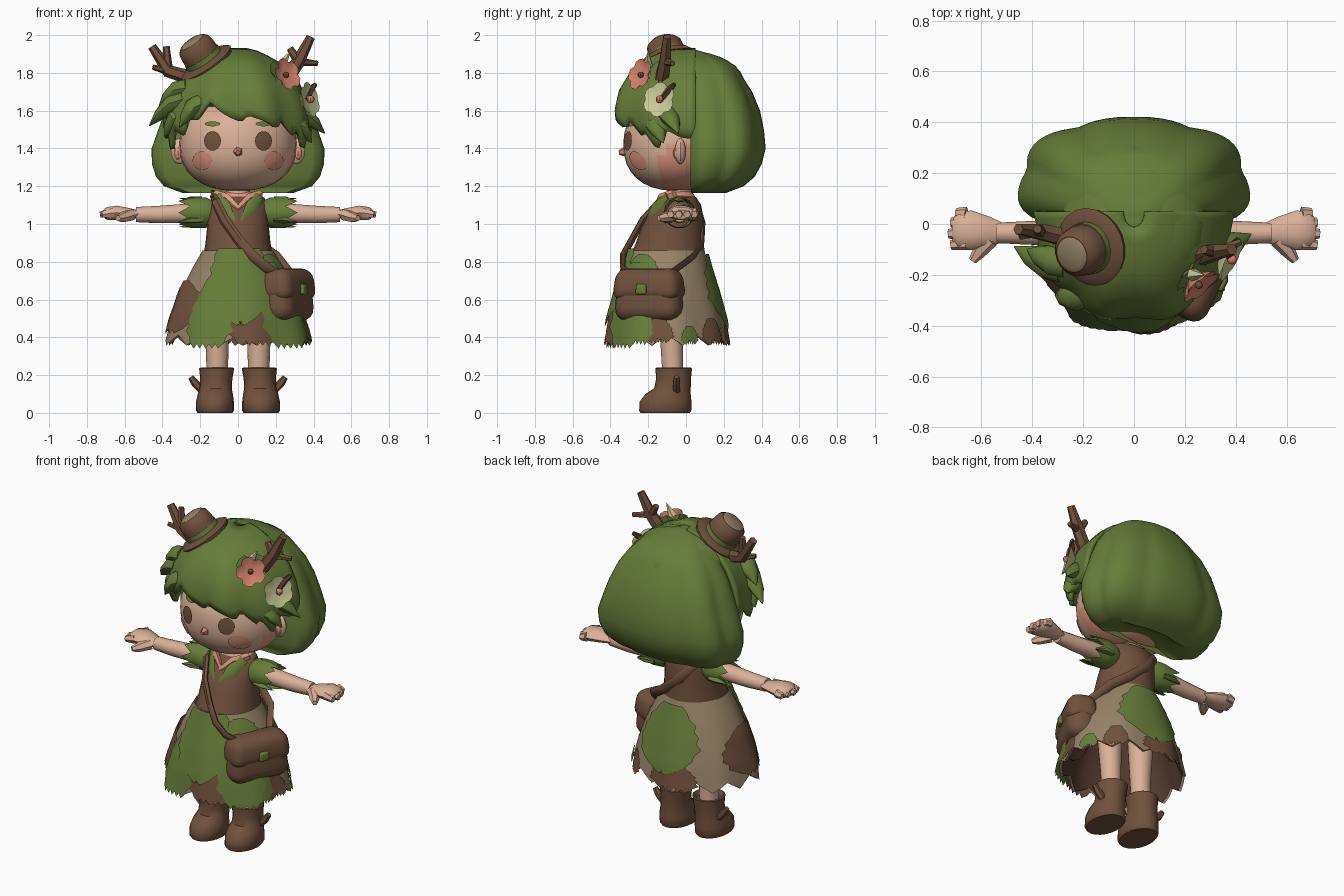
import bpy, bmesh, math
from mathutils import Vector
from math import sin, cos, pi, radians

if "Cube" in bpy.data.objects:
    bpy.data.objects.remove(bpy.data.objects["Cube"])


def mat(name, c):
    m = bpy.data.materials.new(name)
    m.diffuse_color = (*c, 1)
    m.use_nodes = True
    m.node_tree.nodes["Principled BSDF"].inputs["Base Color"].default_value = m.diffuse_color
    return m


SKIN = mat("skin", (.71, .44, .315))
GREEN = mat("leaf green", (.135, .205, .042))
BROWN = mat("leather brown", (.165, .082, .046))
DARK = mat("dark bark", (.085, .042, .027))
TAN = mat("tan cloth", (.31, .225, .135))
PINK = mat("flower pink", (.64, .22, .145))
BLUSH = mat("blush", (.76, .31, .21))
CREAM = mat("pale cream", (.60, .60, .31))


def obj(name, verts, faces, m, mats=(), outward=False):
    """outward turns open sheets away from the body axis."""
    me = bpy.data.meshes.new(name)
    me.from_pydata([tuple(v) for v in verts], [], faces)
    bm = bmesh.new()
    bm.from_mesh(me)
    bmesh.ops.recalc_face_normals(bm, faces=bm.faces)
    if outward:
        away = sum(f.normal.dot(f.calc_center_median() * Vector((1, 1, 0)) - Vector((0, -.05, 0))) * f.calc_area() for f in bm.faces)
        if away < 0:
            bmesh.ops.reverse_faces(bm, faces=bm.faces)
    bm.to_mesh(me)
    bm.free()
    for k in (m, *mats):
        me.materials.append(k)
    o = bpy.data.objects.new(name, me)
    bpy.context.collection.objects.link(o)
    return o


def loft(name, rings, m, closed=True, caps=True, mats=()):
    n = len(rings[0])
    faces = []
    for r in range(len(rings) - 1):
        for i in range(n if closed else n - 1):
            j = (i + 1) % n
            faces.append((r * n + i, r * n + j, (r + 1) * n + j, (r + 1) * n + i))
    if caps:
        faces += [tuple(range(n)), tuple(range((len(rings) - 1) * n, len(rings) * n))]
    return obj(name, [p for r in rings for p in r], faces, m, mats, not closed)


def oval(cx, cy, z, rx, ry, n=20):
    return [(cx + rx * cos(2 * pi * i / n), cy + ry * sin(2 * pi * i / n), z) for i in range(n)]


def tube(name, pts, radii, m, n=7, flat=1.0, ref=(0, 0, 1)):
    """Swept tube; flat squashes it along the ref direction."""
    pts = [Vector(p) for p in pts]
    rings = []
    for i, p in enumerate(pts):
        t = (pts[min(i + 1, len(pts) - 1)] - pts[max(i - 1, 0)]).normalized()
        s = t.cross(Vector(ref)).normalized()
        u = s.cross(t)
        rings.append([p + radii[i] * (s * cos(2 * pi * k / n) + u * flat * sin(2 * pi * k / n)) for k in range(n)])
    return loft(name, rings, m)


def spow(v, e):
    return math.copysign(abs(v) ** e, v)


def ball(name, c, r, m, seg=24, mats=(), e=1.0):
    rings = [oval(c[0], c[1], c[2] + r[2] * spow(cos(a), e), r[0] * sin(a) ** e, r[1] * sin(a) ** e, seg)
             for a in [.04 + (pi - .08) * k / 16 for k in range(17)]]
    return loft(name, rings, m, mats=mats)


def interp(tbl, x):
    for (a, u), (b, v) in zip(tbl, tbl[1:]):
        if (a - x) * (b - x) <= 0:
            return u + (v - u) * (x - a) / (b - a)
    return tbl[0][1] if abs(x - tbl[0][0]) < abs(x - tbl[-1][0]) else tbl[-1][1]


# Head, slightly squared, with blush behind the jaw
HC, HR, HE = (0, -.05, 1.42), (.31, .282, .245), .87
head = ball("head", HC, HR, SKIN, 32, (BLUSH,), HE)
for f in head.data.polygons:
    if f.center.y > -.13 and f.center.z < 1.40:
        f.material_index = 1


def face_spot(name, x, z, rx, rz, m, lift=.006):
    pts = [(x, z)] + [(x + rx * cos(2 * pi * i / 14) * k, z + rz * sin(2 * pi * i / 14) * k)
                      for k in (.5, 1) for i in range(14)]
    v = []
    for a, b in pts:
        rad = max(1 - abs((b - HC[2]) / HR[2]) ** (2 / HE), 0) ** HE
        v.append((a, HC[1] - HR[1] * math.sqrt(max(rad - (a / HR[0]) ** 2, 0)) - lift, b))
    f = [(0, 1 + i, 1 + (i + 1) % 14) for i in range(14)]
    f += [(1 + i, 15 + i, 15 + (i + 1) % 14, 1 + (i + 1) % 14) for i in range(14)]
    obj(name, v, f, m, outward=True)


for s, side in ((-1, "left"), (1, "right")):
    face_spot(side + "_eye", s * .135, 1.44, .045, .052, BROWN, .008)
    face_spot(side + "_cheek", s * .19, 1.335, .052, .05, BLUSH)
    face_spot(side + "_brow", s * .135, 1.53, .042, .013, GREEN, .008)
    ball(side + "_ear", (s * .31, -.03, 1.385), (.045, .03, .068), SKIN, 10)
    ball(side + "_ear_inner", (s * .318, -.045, 1.375), (.024, .023, .035), BLUSH, 8)
tube("nose", [(0, -.31, 1.385), (0, -.355, 1.378)], [.035, .012], PINK, 5)

# Back hair: lobed bob, rounded behind the ears
RX = [(1.92, .04), (1.90, .12), (1.84, .22), (1.75, .31), (1.65, .36), (1.5, .415), (1.37, .46), (1.26, .435), (1.2, .385), (1.165, .29)]
RY = [(1.92, .03), (1.90, .10), (1.84, .23), (1.65, .345), (1.5, .375), (1.39, .385), (1.27, .35), (1.2, .27), (1.165, .18)]
rings = []
for z in (1.92, 1.905, 1.88, 1.84, 1.78, 1.7, 1.6, 1.5, 1.4, 1.32, 1.25, 1.2, 1.18, 1.165):
    ring, ry = [], interp(RY, z)
    for i in range(49):
        a = radians(-30 + 5 * i)
        k = 1 + .075 * min(1, (1.92 - z) / .25) * (abs(cos(3.5 * (a - pi / 2))) - .62)
        ring.append((k * interp(RX, z) * spow(cos(a), .8), .03 + ry * .3 + k * ry * (.7 if 0 < a < pi else .6) * spow(sin(a), .9), z))
    rings.append(ring)
rings.append([(p[0] * .6, .03 + (p[1] - .03) * .6, 1.20) for p in rings[-1]])
loft("back_hair", rings, GREEN)
ball("scalp_hair", (0, .0, 1.74), (.29, .31, .178), GREEN)

# Front hair: cap with a swept, jagged fringe
FX = [(1.92, .04), (1.90, .12), (1.84, .22), (1.75, .31), (1.65, .36), (1.55, .385), (1.4, .37)]
FY = [(1.92, .06), (1.90, .17), (1.86, .27), (1.8, .34), (1.7, .40), (1.6, .42), (1.5, .41), (1.4, .38)]
EDGE = [(180, 1.45), (192, 1.47), (205, 1.39), (213, 1.5), (222, 1.47), (228, 1.55), (238, 1.55), (249, 1.645), (262, 1.575),
        (272, 1.54), (277, 1.575), (290, 1.54), (299, 1.505), (304, 1.55), (318, 1.47), (322, 1.5), (332, 1.39), (340, 1.5), (350, 1.46), (360, 1.45)]
cols = []
for i in range(61):
    d = 180 + 3 * i
    a, zb = radians(d), interp(EDGE, d)
    col = []
    for r in range(13):
        z = 1.92 + (zb - 1.92) * (r / 12) ** 1.4
        k = 1 + .03 * (r / 12) * sin(a * 9)
        col.append((k * interp(FX, z) * spow(cos(a), .9), .05 + k * interp(FY, z) * spow(sin(a), .9), z))
    cols.append(col)
fringe = loft("front_hair", cols, GREEN, closed=False, caps=False)
sol = fringe.modifiers.new("thickness", 'SOLIDIFY')
sol.thickness, sol.offset = .025, 0

# Loose hair tips flicking outwards
for a, b in (((-.28, -.17, 1.66), (-.47, -.09, 1.52)), ((-.27, -.15, 1.72), (-.42, -.10, 1.62)), ((-.30, -.16, 1.57), (-.39, -.13, 1.46)),
             ((.28, -.11, 1.60), (.46, -.04, 1.48)), ((.29, -.16, 1.53), (.39, -.12, 1.43)), ((-.2, -.27, 1.64), (-.31, -.28, 1.51))):
    A, B = Vector(a), Vector(b)
    up = Vector((0, -.01, .025))
    tube("hair_tip", [A, A.lerp(B, .35) + up, A.lerp(B, .7) + up * .7, B], [.06, .06, .04, .003], GREEN, 10, .8)

# Hat, tilted towards the left
hq = Vector((-.55, -.22, .8)).to_track_quat('Z', 'Y')


def hat_part(name, prof, m):
    loft(name, [[Vector((-.17, -.09, 1.855)) + hq @ Vector(p) for p in oval(0, 0, z, r, r)] for r, z in prof], m)


hat_part("hat_brim", [(.10, -.03), (.15, -.02), (.157, 0), (.14, .012), (.09, .02)], BROWN)
hat_part("hat_crown", [(.10, .01), (.1, .07), (.093, .115), (.072, .135)], BROWN)
hat_part("hat_band", [(.105, .015), (.104, .045)], GREEN)
hat_part("hat_top", [(.07, .134), (.055, .142)], TAN)

# Antlers
for nm, root, mid, tip, b1, b2 in (("left", (-.24, -.06, 1.77), (-.37, -.03, 1.81), (-.455, -.02, 1.94), (-.38, -.02, 1.94), (-.45, -.05, 1.83)),
                                   ("right", (.25, -.13, 1.76), (.32, -.11, 1.86), (.385, -.10, 1.99), (.275, -.1, 1.93), (.42, -.07, 1.85))):
    tube(nm + "_antler", [root, mid, tip], [.04, .035, .023], BROWN, 6, ref=(0, 1, 0))
    tube(nm + "_antler_branch", [mid, b1], [.027, .018], BROWN, 6, ref=(0, 1, 0))
    tube(nm + "_antler_twig", [mid, b2], [.022, .014], BROWN, 6, ref=(0, 1, 0))


# Flowers and leaves in the hair
def flower(name, c, nrm, r, m, n=5, lift=.03, notch=.78):
    q = Vector(nrm).to_track_quat('Z', 'Y')
    e = 4 * n
    v = [Vector(c) + q @ Vector((0, 0, -.01))]
    for i in range(e):
        k = r * (1, .97, notch, .97)[(i + 2) % 4]
        v.append(Vector(c) + q @ Vector((k * cos(2 * pi * i / e), k * sin(2 * pi * i / e), lift)))
    v.append(Vector(c) - q @ Vector((0, 0, .05)))
    obj(name, v, [(0, 1 + i, 1 + (i + 1) % e) for i in range(e)] + [(e + 1, 1 + (i + 1) % e, 1 + i) for i in range(e)], m)


flower("hair_leaves", (.24, -.2, 1.775), (.7, -.6, .35), .105, GREEN, 4, .0, .6)
flower("pink_flower", (.245, -.225, 1.785), (.62, -.7, .3), .088, PINK)
ball("pink_flower_heart", (.255, -.24, 1.79), (.016, .016, .016), BROWN, 8)
flower("cream_flower", (.365, -.135, 1.655), (.85, -.47, .22), .095, CREAM, 6, .02, .85)
ball("cream_flower_heart", (.385, -.14, 1.66), (.02, .02, .02), PINK, 8)
tube("flower_twig", [(.37, -.13, 1.66), (.385, -.09, 1.71), (.41, -.06, 1.74)], [.014, .02, .012], DARK, 5)
tube("cream_leaf", [(.23, -.2, 1.84), (.275, -.2, 1.91)], [.028, .003], CREAM, 5)

# Neck and vest
tube("neck", [(0, -.03, 1.08), (0, -.04, 1.24)], [.075, .055], SKIN, 14, ref=(0, 1, 0))
loft("neck_base", [oval(0, -.03, z, x, y) for z, x, y in ((1.14, .125, .08), (1.16, .1, .07), (1.172, .06, .055))], BLUSH)
loft("vest", [oval(0, c, z, x, y, 24) for z, c, x, y in ((.82, -.1, .185, .2), (.9, -.085, .172, .18), (.97, -.075, .165, .166),
     (1.05, -.055, .16, .145), (1.1, -.04, .155, .12), (1.14, -.03, .14, .085), (1.155, -.03, .1, .06))], BROWN)
for s in (-1, 1):
    tube("collar_leaf", [(s * .11, -.10, 1.15), (s * .07, -.17, 1.08), (s * .01, -.22, 1.0)], [.03, .04, .004], GREEN, 6, .3, (0, 1, .3))
    tube("collar_trim", [(s * .12, -.06, 1.155), (s * .06, -.125, 1.125), (0, -.165, 1.07)], [.03, .04, .025], BLUSH, 6, .5, (0, 1, .5))

# Skirt: flared shell, lining and overlaid cloth patches
SK = [(.87, -.10, .18, .195), (.78, -.10, .235, .22), (.65, -.10, .30, .26), (.5, -.10, .35, .30), (.38, -.10, .38, .318), (.33, -.1, .39, .325)]


def skirt_pt(a, z, off=0.0):
    rx = interp([(r[0], r[2]) for r in SK], z) + off
    ry = interp([(r[0], r[3]) for r in SK], z) + off
    k = 1 + .025 * sin(8 * a) * (.87 - z) / .5
    return (k * rx * cos(a), -.10 + k * ry * sin(a), z)


for nm, off, m in (("skirt", 0, TAN), ("skirt_lining", -.015, DARK)):
    loft(nm, [[skirt_pt(2 * pi * i / 48, z + (.028 * (1, 0, -1, 0)[i % 4] if z < .4 else 0), off) for i in range(48)]
              for z in (.86, .82, .76, .7, .6, .5, .385)], m, caps=False)


def patch(name, az, zt, zb, w, m, off, shape):
    rows = []
    for r in range(13):
        t = r / 12
        hw = radians(w) * interp(shape, t) * (1.05 if r % 2 else .95)
        rows.append([skirt_pt(radians(az) + hw * u / 4, zt + (zb - zt) * t + (.025 * t if u % 2 else 0), off) for u in range(-4, 5)])
    loft(name, rows, m, closed=False, caps=False)


LEAF = [(0, .5), (.25, .9), (.6, 1), (.85, .6), (1, .06)]
TOP = [(0, 1), (.5, 1), (.75, .75), (1, .08)]
ROUND = [(0, .3), (.2, .8), (.5, 1), (.8, .8), (1, .3)]
HEM = [(0, .4), (.4, .9), (.75, 1), (1, .5)]
for args in (("front_leaf", -88, .87, .46, 34, GREEN, .022, TOP), ("front_left_leaf", -115, .72, .34, 20, GREEN, .016, HEM),
             ("front_right_leaf", -46, .80, .34, 23, GREEN, .016, HEM), ("front_underlayer", -76, .62, .355, 22, BROWN, .01, HEM),
             ("left_patch", -167, .70, .42, 46, BROWN, .014, ROUND),
             ("right_hem_leaf", -28, .6, .36, 14, GREEN, .014, HEM), ("right_hem", -8, .5, .37, 14, BROWN, .01, HEM),
             ("right_top_leaf", -38, .84, .68, 26, GREEN, .01, ROUND), ("right_side_leaf", 22, .46, .36, 9, GREEN, .01, HEM),
             ("back_leaf", 87, .84, .44, 38, GREEN, .018, LEAF), ("back_hem", 98, .52, .355, 24, BROWN, .01, HEM),
             ("back_right_hem", 48, .5, .36, 12, BROWN, .01, HEM)):
    patch(*args)

# Shoulder bag, flap, clasp and strap
for nm, size, c, m, bev in (("bag", (.17, .37, .26), (.265, -.195, .615), BROWN, .075), ("bag_flap", (.18, .375, .17), (.265, -.195, .68), BROWN, .06),
                            ("bag_clasp", (.03, .06, .055), (.347, -.237, .655), GREEN, .012)):
    bm = bmesh.new()
    bmesh.ops.create_cube(bm, size=1)
    for v in bm.verts:
        k = 1.08 if v.co.z < 0 else .88
        v.co = Vector((v.co.x * size[0] * k, v.co.y * size[1] * (k + 1) / 2, v.co.z * size[2]))
    bmesh.ops.bevel(bm, geom=bm.edges[:], offset=bev, segments=4, profile=.5, affect='EDGES')
    me = bpy.data.meshes.new(nm)
    bm.to_mesh(me)
    bm.free()
    me.materials.append(m)
    o = bpy.data.objects.new(nm, me)
    bpy.context.collection.objects.link(o)
    o.location, o.rotation_euler = c, (0, 0, radians(-26))
tube("strap_front", [(-.125, -.03, 1.16), (-.12, -.14, 1.12), (-.07, -.23, 1.02), (.0, -.285, .92), (.08, -.335, .83), (.15, -.335, .77), (.22, -.28, .72)],
     [.028] * 7, BROWN, 6, .5, (0, 1, .4))
tube("strap_back", [(-.125, -.03, 1.16), (-.10, .06, 1.1), (-.02, .09, 1.0), (.1, .085, .9), (.2, .04, .83), (.27, -.08, .74)],
     [.028] * 6, BROWN, 6, .45, (0, 1, -.2))

# Arms, sleeves, legs and boots, mirrored
for s, side in ((-1, "left"), (1, "right")):
    tube(side + "_arm", [(s * x, -.035, z) for x, z in ((.14, 1.06), (.3, 1.055), (.42, 1.05), (.54, 1.05))], [.05, .05, .046, .04], SKIN, 12)
    tube(side + "_hand", [(s * .52, -.035, 1.05), (s * .57, -.03, 1.055), (s * .64, -.025, 1.06), (s * .69, -.025, 1.055), (s * .71, -.025, 1.05)],
         [.04, .058, .078, .074, .05], SKIN, 10, .5)
    for k, y in enumerate((-.075, -.035, .005, .04)):
        tube(side + "_finger", [(s * .66, y, 1.06), (s * (.72, .73, .72, .70)[k], y * 1.1, 1.05)], [.028, .019], SKIN, 6)
    tube(side + "_thumb", [(s * .565, -.06, 1.05), (s * .61, -.11, 1.035), (s * .635, -.145, 1.03)], [.034, .028, .016], SKIN, 6)
    rr = []
    for x, r, jag in ((.12, .06, 0), (.17, .082, 0), (.22, .084, 0), (.285, .078, .03)):
        rr.append([(s * (x + jag * (1 if i % 2 else -1)), -.035 + r * cos(pi * i / 7), 1.06 + r * sin(pi * i / 7)) for i in range(14)])
    loft(side + "_sleeve", rr, GREEN, caps=False)
    for y, z in ((-.09, 1.02), (-.03, 1.13), (.03, 1.03)):
        tube(side + "_sleeve_leaf", [(s * .19, y, z), (s * .25, y * 1.1, z), (s * .315, y * 1.2, z - .01)], [.03, .035, .003], GREEN, 5, .5)
    tube(side + "_leg", [(s * .11, -.07, .2), (s * .11, -.075, .34), (s * .115, -.08, .6)], [.056, .06, .075], SKIN, 14, ref=(0, 1, 0))
    loft(side + "_boot", [oval(s * c, y, z, a, b) for z, c, y, a, b in ((0, .122, -.11, .092, .13), (.012, .122, -.11, .1, .138), (.06, .122, -.108, .1, .137),
         (.1, .12, -.095, .093, .12), (.13, .118, -.072, .085, .097), (.18, .115, -.066, .085, .092), (.235, .113, -.065, .093, .097),
         (.24, .113, -.065, .085, .09), (.215, .113, -.065, .07, .075))], BROWN)
    tube(side + "_boot_twig", [(s * .19, -.05, .12), (s * .225, -.05, .155), (s * .25, -.05, .19)], [.022, .022, .016], BROWN, 6, ref=(0, 1, 0))

# Smooth shading with crisp edges
for o in bpy.context.scene.objects:
    o.select_set(o.type == 'MESH')
bpy.context.view_layer.objects.active = head
bpy.ops.object.shade_smooth_by_angle(angle=radians(40))
